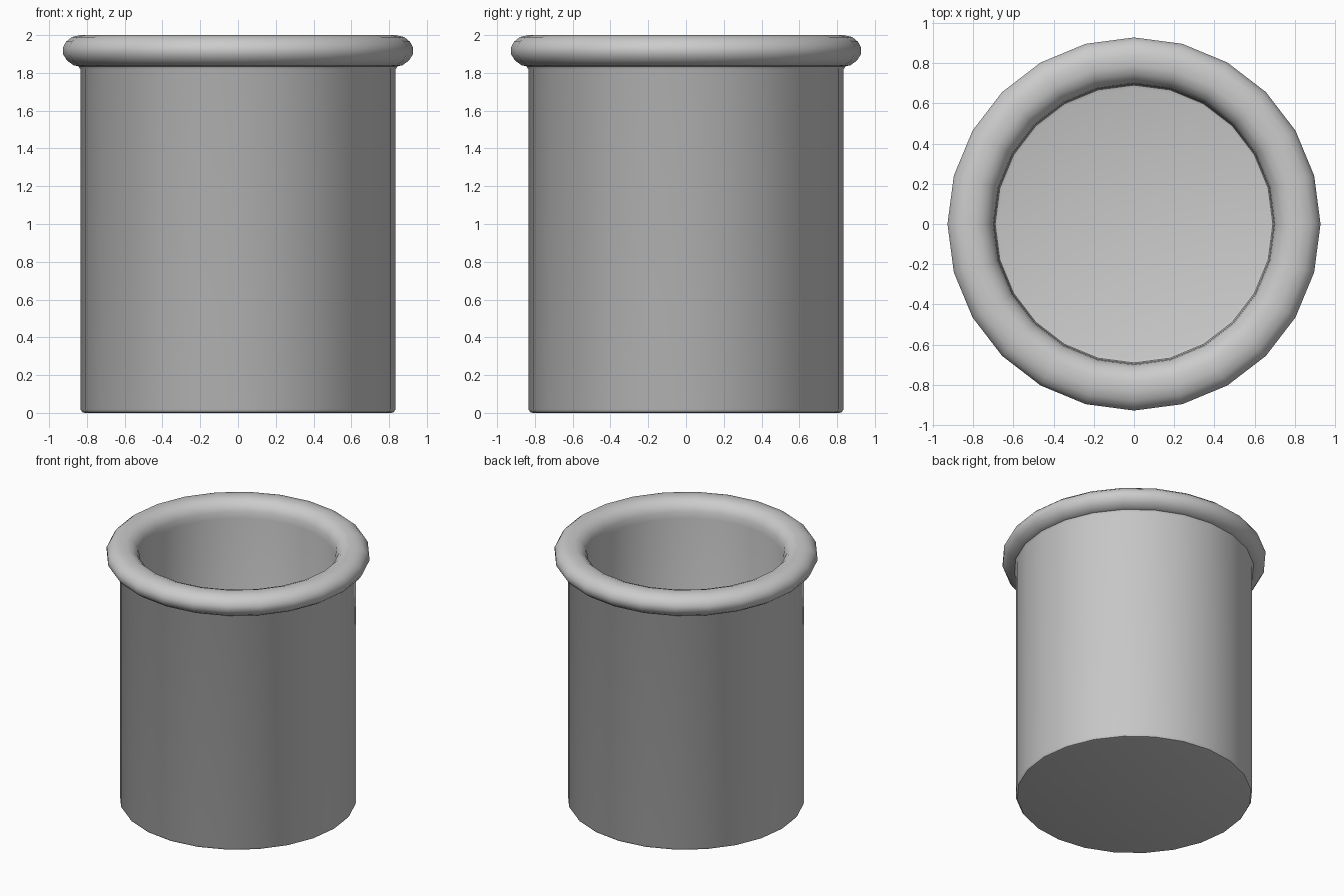
import bpy
import bmesh
from math import cos, sin, tau, radians

if "Cube" in bpy.data.objects:
    bpy.data.objects.remove(bpy.data.objects["Cube"], do_unlink=True)

SIDES = 24

grey = bpy.data.materials.new("plain_grey")
grey.use_nodes = True
colour = (0.6, 0.6, 0.6, 1)
grey.diffuse_color = colour
grey.node_tree.nodes["Principled BSDF"].inputs["Base Color"].default_value = colour


def lathe(name, profile):
    """Spin a (radius, height) profile about z and cap both ends."""
    bm = bmesh.new()
    rings = [[bm.verts.new((r * cos(tau * i / SIDES), r * sin(tau * i / SIDES), z))
              for i in range(SIDES)] for r, z in profile]
    for low, high in zip(rings, rings[1:]):
        for i in range(SIDES):
            j = (i + 1) % SIDES
            bm.faces.new((low[i], low[j], high[j], high[i]))
    bm.faces.new(rings[0][::-1])
    bm.faces.new(rings[-1])
    bmesh.ops.recalc_face_normals(bm, faces=bm.faces)
    mesh = bpy.data.meshes.new(name)
    bm.to_mesh(mesh)
    bm.free()
    obj = bpy.data.objects.new(name, mesh)
    bpy.context.collection.objects.link(obj)
    mesh.materials.append(grey)
    return obj


# Outer foot and wall, rolled rim, then inner wall down to the floor
foot_and_wall = [(0.81, 0), (0.825, 0.004), (0.835, 0.02), (0.835, 1.82), (0.845, 1.835)]
rim = [(0.87, 1.84), (0.905, 1.865), (0.927, 1.9), (0.927, 1.935), (0.91, 1.965),
       (0.88, 1.99), (0.835, 2), (0.785, 2), (0.745, 1.985), (0.715, 1.955),
       (0.7, 1.92), (0.695, 1.87)]
inside = [(0.695, 0.16), (0.69, 0.145), (0.675, 0.14)]
pot = lathe("pot", foot_and_wall + rim + inside)

bpy.ops.object.select_all(action="DESELECT")
pot.select_set(True)
bpy.context.view_layer.objects.active = pot
bpy.ops.object.shade_smooth_by_angle(angle=radians(40))
